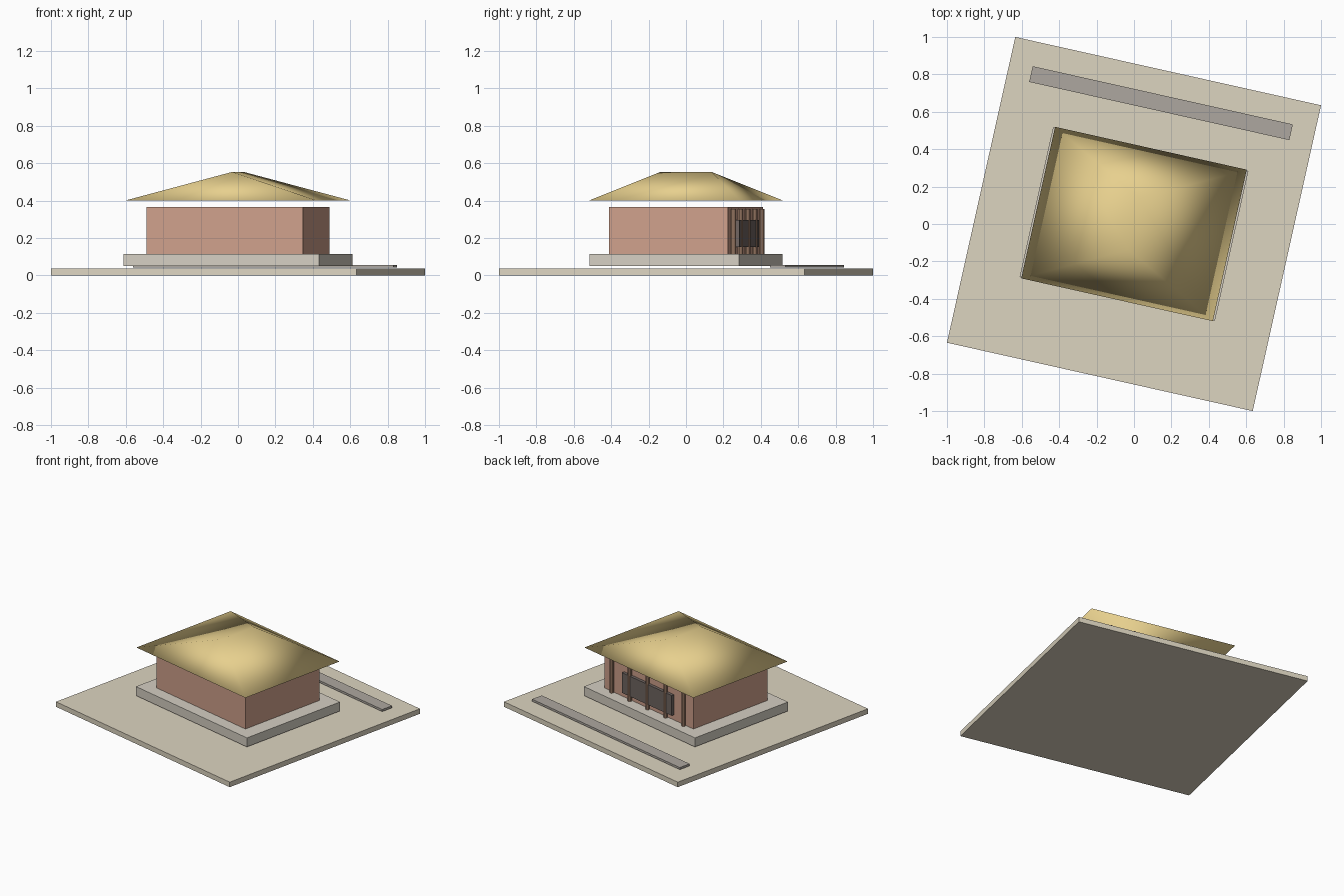
import bpy
from math import radians
from mathutils import Matrix

if "Cube" in bpy.data.objects:
    bpy.data.objects.remove(bpy.data.objects["Cube"])

TURN = Matrix.Rotation(radians(-12.6), 4, 'Z')  # whole site is turned


def material(name, rgb):
    m = bpy.data.materials.new(name)
    m.diffuse_color = (*rgb, 1)
    m.use_nodes = True
    m.node_tree.nodes["Principled BSDF"].inputs["Base Color"].default_value = m.diffuse_color
    return m


sand = material("sand", (0.72, 0.66, 0.53))
stone = material("stone", (0.66, 0.62, 0.54))
brick = material("brick", (0.62, 0.35, 0.26))
gold = material("gold", (0.80, 0.63, 0.27))
timber = material("timber", (0.45, 0.27, 0.18))
dark = material("dark", (0.16, 0.13, 0.12))
paving = material("paving", (0.42, 0.39, 0.35))


def finish(ob, name, mat):
    ob.name = name
    ob.data.materials.append(mat)
    ob.data.transform(TURN)
    return ob


def mesh(name, verts, faces, mat):
    me = bpy.data.meshes.new(name)
    me.from_pydata(verts, [], faces)
    ob = bpy.data.objects.new(name, me)
    bpy.context.collection.objects.link(ob)
    return finish(ob, name, mat)


def box(name, w, d, z0, z1, mat, y=0):
    verts = [(sx * w / 2, y + sy * d / 2, z) for z in (z0, z1)
             for sx, sy in ((-1, -1), (1, -1), (1, 1), (-1, 1))]
    faces = [(3, 2, 1, 0), (4, 5, 6, 7)]
    faces += [(i, (i + 1) % 4, (i + 1) % 4 + 4, i + 4) for i in range(4)]
    return mesh(name, verts, faces, mat)


# Ground, podium, path and hall body
box("ground_slab", 1.675, 1.675, 0, 0.036, sand)
box("podium", 1.07, 0.82, 0.05, 0.115, stone)
box("path_strip", 1.425, 0.086, 0.041, 0.056, paving, y=0.662)
box("hall_walls", 0.855, 0.65, 0.115, 0.366, brick)

# Dark opening panel on the back wall
box("back_screen", 0.48, 0.026, 0.152, 0.297, dark, y=0.333)

# Row of columns along the back wall
for i in range(5):
    bpy.ops.mesh.primitive_cylinder_add(vertices=10, radius=0.014, depth=0.24)
    col = bpy.context.object
    col.data.transform(Matrix.Translation((-0.347 + i * 0.1735, 0.338, 0.235)))
    finish(col, f"column_{i + 1}", timber)

# Smooth-shaded hip roof, ridge running front to back
W, D, R, Z0, Z1 = 0.525, 0.415, 0.14, 0.40, 0.553
roof = mesh("hip_roof",
            [(-W, -D, Z0), (W, -D, Z0), (W, D, Z0), (-W, D, Z0), (0, -R, Z1), (0, R, Z1)],
            [(0, 2, 1), (0, 3, 2), (0, 1, 4), (1, 2, 5, 4), (2, 3, 5), (3, 0, 4, 5)], gold)
roof.data.shade_smooth()
